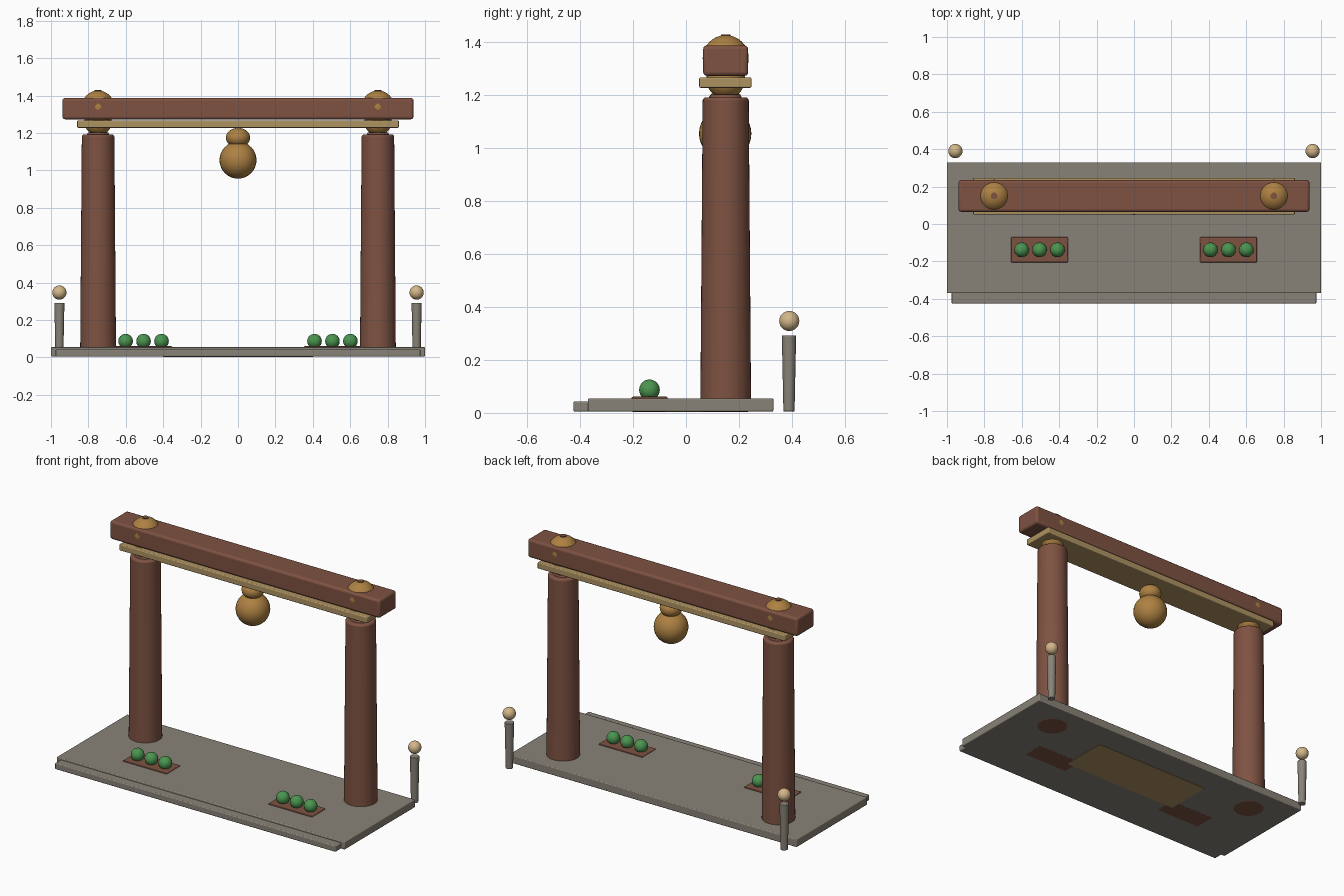
import bpy

if "Cube" in bpy.data.objects:
    bpy.data.objects.remove(bpy.data.objects["Cube"])


def material(name, rgb):
    m = bpy.data.materials.new(name)
    m.diffuse_color = (*rgb, 1)
    m.use_nodes = True
    m.node_tree.nodes["Principled BSDF"].inputs["Base Color"].default_value = m.diffuse_color
    return m


WOOD = material("wood", (0.21, 0.085, 0.055))
BRASS = material("brass", (0.42, 0.22, 0.055))
TAN = material("tan", (0.42, 0.29, 0.12))
STONE = material("stone", (0.25, 0.225, 0.185))
GREEN = material("green", (0.07, 0.30, 0.08))
CREAM = material("cream", (0.65, 0.47, 0.25))


def finish(name, mat, bevel=0):
    ob = bpy.context.object
    ob.name = name
    ob.data.materials.append(mat)
    bpy.ops.object.transform_apply(location=False, rotation=False, scale=True)
    if bevel:
        b = ob.modifiers.new("bevel", 'BEVEL')
        b.width = bevel
        b.segments = 3
        b.limit_method = 'ANGLE'
    bpy.ops.object.shade_smooth_by_angle()
    return ob


def box(name, mat, lo, hi, bevel=0):
    bpy.ops.mesh.primitive_cube_add(size=1, location=[(a + b) / 2 for a, b in zip(lo, hi)])
    bpy.context.object.scale = [b - a for a, b in zip(lo, hi)]
    return finish(name, mat, bevel)


def post(name, mat, x, y, z0, z1, r0, r1, bevel=0, sides=40):
    bpy.ops.mesh.primitive_cone_add(vertices=sides, radius1=r0, radius2=r1, depth=z1 - z0,
                                    location=(x, y, (z0 + z1) / 2))
    return finish(name, mat, bevel)


def ball(name, mat, x, y, z, r, squash=1):
    bpy.ops.mesh.primitive_uv_sphere_add(segments=32, ring_count=16, radius=r, location=(x, y, z))
    bpy.context.object.scale.z = squash
    return finish(name, mat)


# Stone platform, front step and underside inlay
box("platform", STONE, (-1, -0.37, 0.005), (1, 0.33, 0.055), 0.005)
box("front_step", STONE, (-0.975, -0.425, 0.005), (0.975, -0.33, 0.043), 0.005)
box("underside_inlay", TAN, (-0.4, -0.13, 0.003), (0.4, 0.165, 0.04))

# Crossbeam and the lighter board below it
Y = 0.15
box("crossbeam", WOOD, (-0.938, Y - 0.085, 1.273), (0.938, Y + 0.085, 1.388), 0.014)
box("under_board", TAN, (-0.86, Y - 0.1, 1.228), (0.86, Y + 0.097, 1.267), 0.005)

# Hanging bell
ball("bell_body", BRASS, 0, Y - 0.002, 1.055, 0.099)
ball("bell_crown", BRASS, 0, Y - 0.002, 1.175, 0.065, 0.8)

for s, side in ((-1, "left"), (1, "right")):
    # Pillars with brass joints
    x = s * 0.748
    post(f"{side}_pillar", WOOD, x, Y, 0.004, 1.192, 0.096, 0.087, 0.012)
    post(f"{side}_pillar_lip", WOOD, x, Y, 1.18, 1.202, 0.066, 0.055)
    ball(f"{side}_pillar_joint", BRASS, x, Y, 1.26, 0.073)
    ball(f"{side}_beam_dome", BRASS, x, Y, 1.34, 0.087)
    post(f"{side}_dome_peg", WOOD, x, Y, 1.40, 1.43, 0.018, 0.018, sides=16)

    # Planting trays with round shrubs
    cx = s * 0.505
    box(f"{side}_tray", WOOD, (cx - 0.152, -0.205, 0.004), (cx + 0.152, -0.07, 0.061), 0.004)
    for i in (-1, 0, 1):
        ball(f"{side}_shrub_{i + 2}", GREEN, cx + i * 0.096, -0.138, 0.087, 0.039)

    # Rear marker posts with floating globes
    post(f"{side}_marker_post", STONE, s * 0.955, 0.389, 0.005, 0.292, 0.021, 0.027, 0.003)
    ball(f"{side}_marker_globe", CREAM, s * 0.955, 0.39, 0.347, 0.038)
